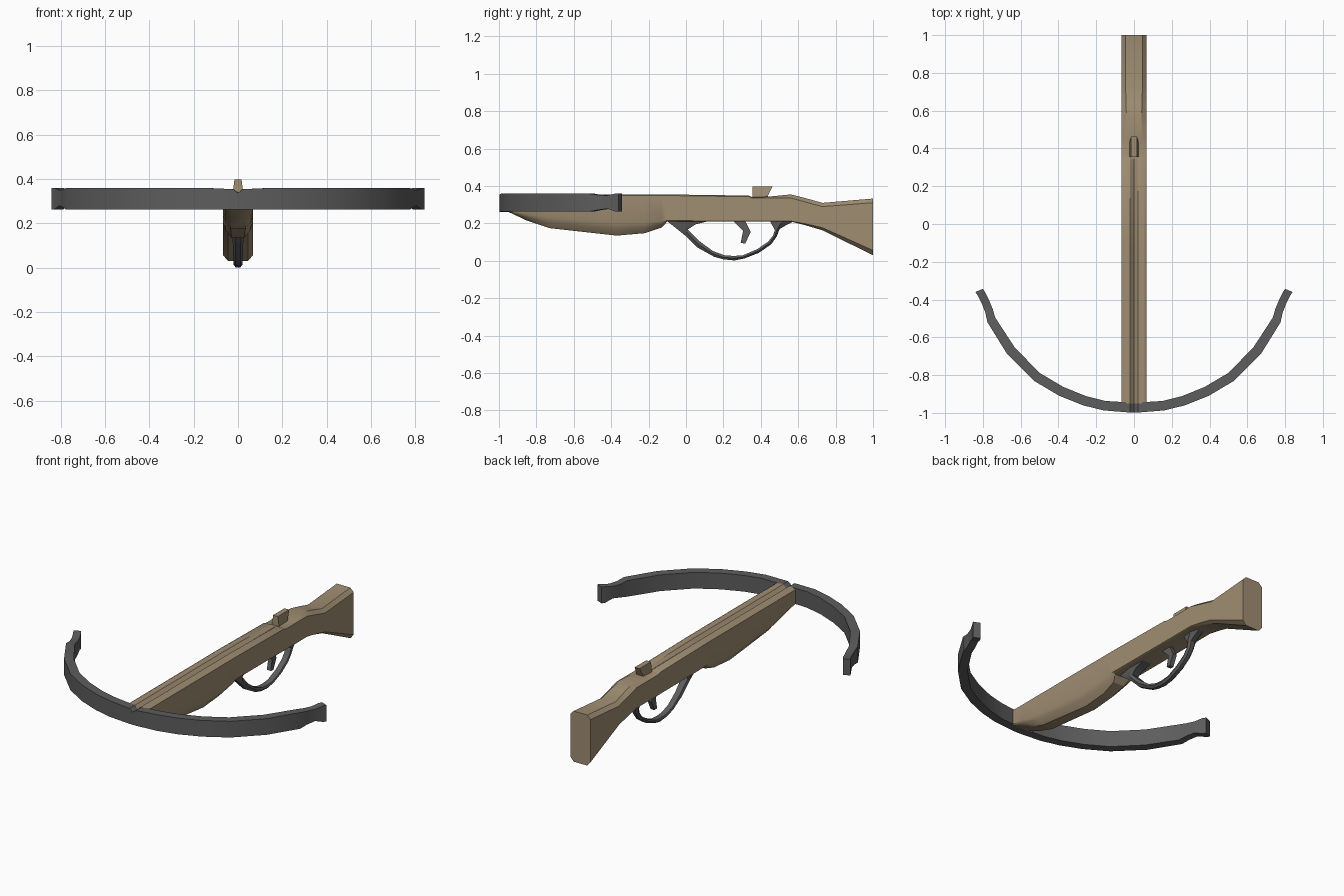
import bpy, bmesh, math


def material(name, rgb):
    m = bpy.data.materials.new(name)
    m.diffuse_color = (*rgb, 1)
    return m


WOOD = material("wood", (0.35, 0.27, 0.17))
STEEL = material("dark_steel", (0.11, 0.11, 0.11))


def finish(name, bm, mat, angle=None):
    bmesh.ops.remove_doubles(bm, verts=bm.verts, dist=1e-5)
    bmesh.ops.recalc_face_normals(bm, faces=bm.faces)
    me = bpy.data.meshes.new(name)
    bm.to_mesh(me)
    bm.free()
    me.materials.append(mat)
    ob = bpy.data.objects.new(name, me)
    bpy.context.collection.objects.link(ob)
    if angle:
        bpy.ops.object.select_all(action='DESELECT')
        ob.select_set(True)
        bpy.context.view_layer.objects.active = ob
        bpy.ops.object.shade_smooth_by_angle(angle=math.radians(angle))
    return ob


def loft(name, rings, mat, angle=None):
    """Skin a list of equal-length closed rings and cap both ends."""
    bm = bmesh.new()
    loops = [[bm.verts.new(p) for p in r] for r in rings]
    n = len(rings[0])
    for a, b in zip(loops, loops[1:]):
        for i in range(n):
            j = (i + 1) % n
            bm.faces.new((a[i], a[j], b[j], b[i]))
    bm.faces.new(loops[0])
    bm.faces.new(loops[-1])
    return finish(name, bm, mat, angle)


# Stock: y, top z, groove depth, top half width, shoulder z,
# side bottom z, bottom z, bottom half width
W = 0.067
stations = [
    (-0.95, .355, .018, .055, .349, .264, .262, .035),
    (-0.85, .355, .018, .055, .349, .250, .215, .035),
    (-0.73, .355, .018, .055, .349, .235, .175, .033),
    (-0.37, .355, .018, .055, .349, .205, .135, .030),
    (-0.22, .355, .018, .055, .349, .205, .148, .030),
    (-0.13, .355, .018, .055, .349, .212, .178, .035),
    (-0.10, .355, .018, .055, .349, .215, .210, .050),
    (0.335, .349, .014, .055, .343, .213, .210, .060),
    (0.355, .340, .000, .050, .336, .213, .210, .060),
    (0.45, .344, .000, .045, .336, .213, .210, .060),
    (0.56, .355, .000, .040, .336, .213, .210, .060),
    (0.64, .335, .000, .042, .314, .198, .190, .052),
    (0.73, .310, .000, .045, .290, .177, .163, .046),
    (1.00, .333, .000, .045, .311, .056, .030, .045),
]


def stock_ring(y, zt, g, tw, zs, zl, zb, bw):
    bulge = 0.72 if y < -0.1 else 0.5
    half = [(0.02, zt), (tw, zt), (W, zs), (W, zl),
            (bw + (W - bw) * bulge, zl + (zb - zl) * 0.5), (bw, zb)]
    left = [(-x, z) for x, z in reversed(half)]
    return [(x, y, z) for x, z in [(0, zt - g)] + half + left]


loft("stock", [stock_ring(*s) for s in stations], WOOD, 25)

# Bow: outer x, outer y, inner x, inner y, bottom z, top z (right half)
limb = [
    (0.000, -0.998, 0.000, -0.945, .262, .337),
    (0.022, -0.998, 0.022, -0.945, .262, .354),
    (0.160, -0.987, 0.150, -0.937, .263, .360),
    (0.270, -0.960, 0.255, -0.911, .263, .360),
    (0.395, -0.910, 0.375, -0.862, .263, .360),
    (0.530, -0.830, 0.497, -0.790, .263, .360),
    (0.672, -0.688, 0.630, -0.656, .263, .360),
    (0.776, -0.520, 0.735, -0.495, .263, .360),
    (0.787, -0.470, 0.748, -0.450, .272, .352),
    (0.806, -0.420, 0.768, -0.402, .279, .350),
    (0.829, -0.376, 0.788, -0.362, .263, .360),
    (0.840, -0.360, 0.800, -0.343, .263, .360),
]
path = [(-a, b, -c, d, e, f) for a, b, c, d, e, f in reversed(limb[1:])] + limb
loft("bow", [[(a, b, e), (c, d, e), (c, d, f), (a, b, f)]
             for a, b, c, d, e, f in path], STEEL, 25)

# Trigger guard: outer (y, z), inner (y, z), half width
guard = [
    (-0.10, .212, 0.12, .212, .034),
    (-0.06, .180, 0.05, .195, .032),
    (0.00, .132, 0.01, .168, .026),
    (0.06, .072, 0.075, .103, .022),
    (0.15, .022, 0.145, .052, .021),
    (0.20, .008, 0.205, .030, .021),
    (0.26, .002, 0.255, .026, .021),
    (0.31, .012, 0.305, .030, .021),
    (0.39, .043, 0.380, .062, .021),
    (0.455, .088, 0.440, .103, .021),
    (0.485, .130, 0.465, .135, .022),
    (0.500, .170, 0.475, .165, .026),
    (0.545, .196, 0.460, .192, .030),
    (0.580, .212, 0.450, .212, .032),
]


def guard_ring(yo, zo, yi, zi, w):
    # outer side is narrowed to give chamfered edges
    ym, zm = (yo + yi) / 2, (zo + zi) / 2
    return [(-w * .5, yo, zo), (w * .5, yo, zo), (w, ym, zm),
            (w * .8, yi, zi), (-w * .8, yi, zi), (-w, ym, zm)]


loft("trigger_guard", [guard_ring(*g) for g in guard], STEEL, 25)

# Trigger: side profile extruded across x
trigger = [(.25, .215), (.305, .160), (.292, .095), (.317, .093),
           (.346, .155), (.315, .215)]
loft("trigger", [[(x, y, z) for y, z in trigger] for x in (-.013, .013)], STEEL)

# Rear sight: tapered block that leans back
loft("rear_sight", [
    [(-.024, .355, .335), (.024, .355, .335), (.024, .432, .335), (-.024, .432, .335)],
    [(-.016, .355, .398), (.016, .355, .398), (.016, .463, .398), (-.016, .463, .398)],
], WOOD)
